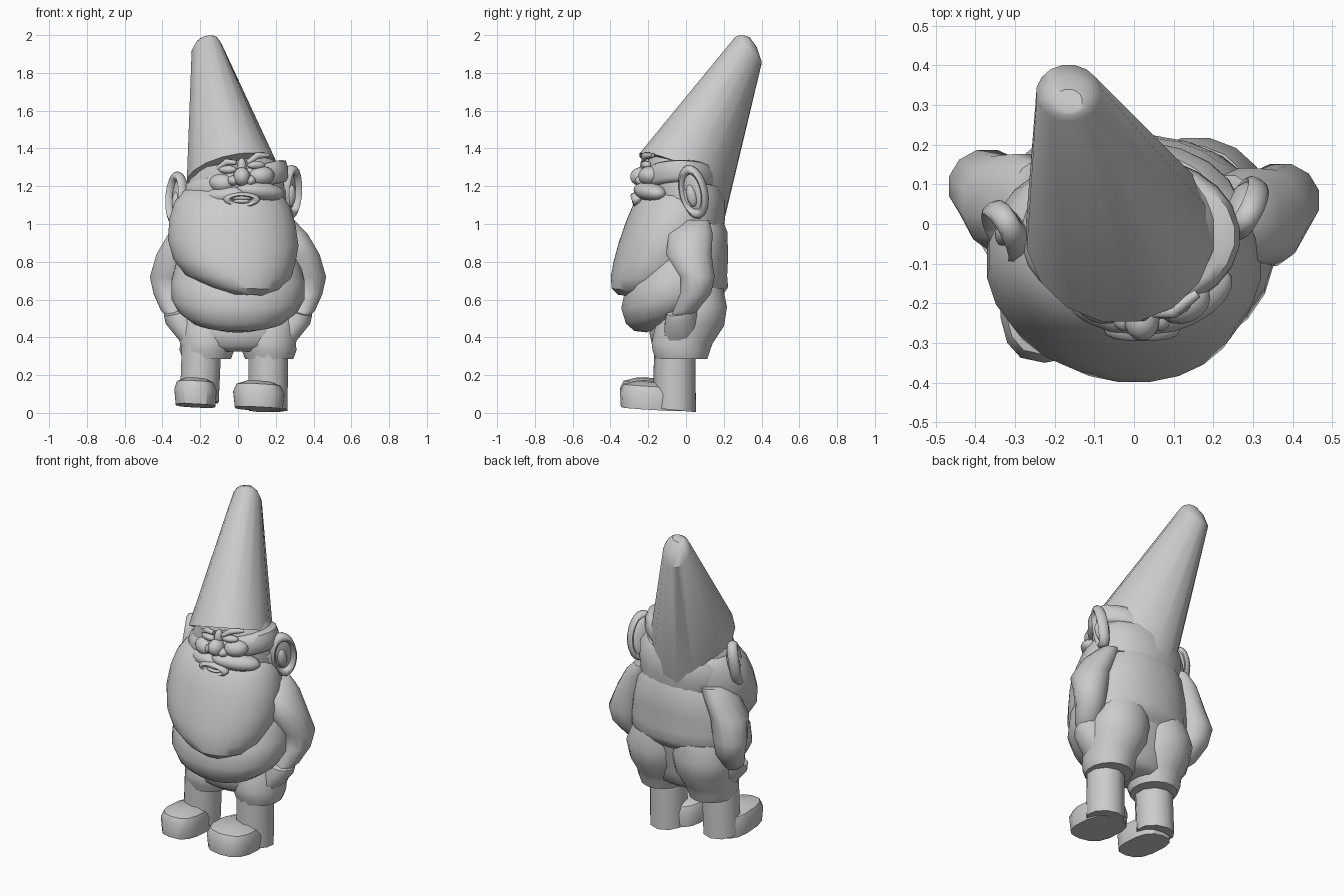
import bpy
import bmesh
from math import sin, cos, pi, radians
from mathutils import Vector, Matrix

default_cube = bpy.data.objects.get("Cube")
if default_cube:
    bpy.data.objects.remove(default_cube, do_unlink=True)

# One plain clay colour
clay = bpy.data.materials.new("clay_grey")
clay.use_nodes = True
clay.diffuse_color = (.6, .6, .6, 1)
clay.node_tree.nodes["Principled BSDF"].inputs["Base Color"].default_value = clay.diffuse_color


def finish(name, bm, sharp=40):
    """Turn a bmesh into a named, shaded object."""
    bmesh.ops.recalc_face_normals(bm, faces=bm.faces)
    mesh = bpy.data.meshes.new(name)
    bm.to_mesh(mesh)
    bm.free()
    mesh.materials.append(clay)
    obj = bpy.data.objects.new(name, mesh)
    bpy.context.collection.objects.link(obj)
    bpy.ops.object.select_all(action='DESELECT')
    obj.select_set(True)
    bpy.context.view_layer.objects.active = obj
    bpy.ops.object.shade_smooth_by_angle(angle=radians(sharp))


def skin_rings(name, rings, sharp=40):
    """Bridge successive rings of points and cap both ends."""
    bm = bmesh.new()
    loops = [[bm.verts.new(p) for p in ring] for ring in rings]
    count = len(loops[0])
    for low, high in zip(loops, loops[1:]):
        for i in range(count):
            j = (i + 1) % count
            bm.faces.new((low[i], low[j], high[j], high[i]))
    bm.faces.new(loops[0])
    bm.faces.new(loops[-1])
    finish(name, bm, sharp)


def loft(name, rows, sides=20, pitch=0, roll=0, square=1.0, sharp=40, edit=None):
    """Stack ellipses (x, y, z, rx, ry[, own pitch]), tilted by pitch and roll."""
    rings = []
    for x, y, z, rx, ry, *own in rows:
        slope = own[0] if own else pitch
        ring = []
        for i in range(sides):
            a = 2 * pi * (i + .5) / sides
            c, s = cos(a), sin(a)
            dx = rx * abs(c) ** square * (1 if c > 0 else -1)
            dy = ry * abs(s) ** square * (1 if s > 0 else -1)
            ring.append(Vector((x + dx, y + dy, z + slope * dy + roll * dx)))
        rings.append(ring)
    if edit:
        edit(rings)
    skin_rings(name, rings, sharp)


def sweep(name, path, sides=10, sharp=60):
    """Round strand along points (x, y, z, radius), carried without twisting."""
    points = [Vector(p[:3]) for p in path]
    last = points[1] - points[0]
    spoke = last.orthogonal().normalized()
    rings = []
    for i, p in enumerate(points):
        along = points[min(i + 1, len(points) - 1)] - points[max(i - 1, 0)]
        spoke = last.rotation_difference(along) @ spoke
        last = along
        rings.append([p + path[i][3] * (Matrix.Rotation(2 * pi * k / sides, 3, along) @ spoke)
                      for k in range(sides)])
    skin_rings(name, rings, sharp)


def place(bm, centre, size, turn):
    spin = Matrix.Rotation(turn[2], 4, 'Z') @ Matrix.Rotation(turn[1], 4, 'Y') @ Matrix.Rotation(turn[0], 4, 'X')
    bm.transform(Matrix.Translation(centre) @ spin @ Matrix.Diagonal((*size, 1)))


def blob(name, centre, size, turn=(0, 0, 0)):
    """Rounded lump."""
    bm = bmesh.new()
    bmesh.ops.create_uvsphere(bm, u_segments=16, v_segments=10, radius=1)
    place(bm, centre, size, turn)
    finish(name, bm, 60)


def rim(name, centre, size, thick, turn=(0, 0, 0)):
    """Oval ring standing in the local xz plane."""
    bm = bmesh.new()
    steps, around = 20, 8
    grid = []
    for i in range(steps):
        a = 2 * pi * i / steps
        grid.append([bm.verts.new(((1 + thick * cos(b)) * cos(a), sin(b), (1 + thick * cos(b)) * sin(a)))
                     for b in (2 * pi * k / around for k in range(around))])
    for i in range(steps):
        for k in range(around):
            n, m = (i + 1) % steps, (k + 1) % around
            bm.faces.new((grid[i][k], grid[n][k], grid[n][m], grid[i][m]))
    place(bm, centre, size, turn)
    finish(name, bm, 60)


# Pointed hat, with its brim dipping to a point at the back
def dip_back(rings):
    for p in rings[0]:
        p.z -= .12 * max(0, (p.y - .1) / .1) ** 2


loft("hat", [(-.035, -.02, 1.27, .24, .23, -.42), (-.165, .33, 1.92, .082, .072, -.93),
             (-.165, .325, 1.965, .06, .05, -.6), (-.165, .31, 1.99, .035, .03, -.2)],
     sides=16, roll=.2, sharp=35, edit=dip_back)

# Head, the full face around its front, and the hair around its back
loft("head", [(0, .02, .96, .24, .15), (-.02, -.02, 1.08, .27, .18), (-.025, -.02, 1.17, .27, .19),
              (-.02, -.02, 1.25, .255, .195), (-.03, -.02, 1.33, .2, .19)], roll=.2)
loft("face_band", [(-.01, -.03, 1.165, .265, .19), (-.01, -.03, 1.185, .278, .205), (-.01, -.03, 1.235, .278, .2),
                   (-.01, -.03, 1.275, .265, .185), (-.01, -.03, 1.285, .24, .17)], sides=24, roll=.23, sharp=50)
loft("hair_band", [(0, .04, .99, .26, .16), (-.01, .03, 1.06, .28, .18),
                   (-.01, .025, 1.15, .28, .185), (-.015, .02, 1.2, .24, .17)], pitch=-.1, roll=.1)

# Shirt over the belly, hem rising towards the back
loft("shirt", [(0, .07, 1.03, .2, .12, 0), (0, .04, .96, .27, .18, 0), (0, 0, .83, .32, .225, 0),
               (0, -.05, .7, .355, .27, .1), (0, -.06, .61, .355, .285, .2), (0, -.06, .55, .32, .26, .3),
               (0, -.07, .495, .25, .205, .3), (0, -.08, .465, .14, .13, .3)], sides=24, square=.93)

# Broad beard
loft("beard", [(-.03, -.03, 1.2, .2, .15), (-.03, -.035, 1.16, .27, .2), (-.03, -.05, 1.1, .31, .232),
               (-.03, -.07, 1.01, .337, .25), (-.025, -.1, .9, .348, .258), (-.02, -.135, .8, .325, .25),
               (0, -.17, .72, .28, .23), (.03, -.195, .66, .2, .2), (.05, -.23, .625, .1, .13)],
     sides=24, square=.95, roll=-.04)

# Seat of the trousers, joining both halves
loft("trouser_seat", [(0, .01, .64, .31, .17), (0, -.01, .52, .32, .17), (0, -.03, .42, .29, .165),
                      (0, -.03, .355, .25, .15), (0, -.03, .325, .18, .11)], sharp=60)

# Limbs, built on each side with a slight difference in stance
for side, word in ((1, "left"), (-1, "right")):
    back = .015 if side > 0 else .05
    arm = [(.24, .04, 1.02, .06, .07), (.285, .01, .95, .085, .12), (.335, 0, .84, .1, .125),
           (.37, .045, .72, .1, .095), (.365, .035, .63, .085, .085), (.34, -.02, .54, .07, .065),
           (.31, -.05, .49, .045, .045)]
    loft(word + "_arm", [(side * x, y + back, *rest) for x, y, *rest in arm], sides=12, sharp=50)
    pocket = [(.305, -.02, .545, .09, .085), (.3, -.025, .5, .085, .09), (.23, -.02, .4, .075, .1)]
    loft(word + "_pocket", [(side * x, *rest) for x, *rest in pocket], sides=12, pitch=.2, roll=-side * .3)

    # Trouser half with its buttock
    trouser = [(.14, .05, .66, .16, .15), (.155, .05, .56, .185, .17), (.155, .02, .46, .175, .185),
               (.16, -.02, .37, .15, .165), (.165, -.025, .33, .147, .155), (.165, -.025, .285, .13, .14)]
    loft(word + "_trouser", [(side * x, *rest) for x, *rest in trouser], sides=16, sharp=50)

    # Leg and shoe
    lift = 0 if side > 0 else .04
    leg_x = .16 if side > 0 else -.205
    toe_x = .11 if side > 0 else -.225
    wide = 1.15 if side > 0 else .95
    loft(word + "_leg", [(leg_x - lift * side * .3, -.06, .36, .11, .11), (leg_x, -.06, .015 + lift, .108, .112, -.1)],
         sides=10, sharp=50)
    shoe = [(-.18, .022, .112, .165), (-.18, .105, .12, .17), (-.175, .145, .105, .155), (-.16, .165, .06, .1)]
    loft(word + "_shoe", [(toe_x, y, z + lift * .4, w * wide, d) for y, z, w, d in shoe],
         sides=14, square=.75, pitch=-.06, roll=-.05, sharp=35)

    # Ear: bowl, outer rim and inner fold
    ear = Vector((.28, .04, 1.17)) if side > 0 else Vector((-.325, -.02, 1.135))
    turn = (side * radians(8), radians(-10), side * radians(58))
    blob(word + "_ear_bowl", ear - Vector((side * .02, 0, 0)), (.07, .03, .125), turn)
    rim(word + "_ear_rim", ear, (.066, .03, .12), .22, turn)
    blob(word + "_ear_fold", ear - Vector((0, .01, .02)), (.028, .025, .06), turn)

    # Cheek, closed eye, brow and moustache on the tilted face
    mid, tilt = .02, side * .04
    blob(word + "_cheek", (mid + side * .105, -.195, 1.235 + tilt * .5), (.07, .055, .05), (0, -side * .1, side * .4))
    blob(word + "_eyelid", (mid + side * .075, -.212, 1.3 + tilt * .3), (.05, .025, .022), (0, 0, side * .3))
    sweep(word + "_brow", [(mid + side * .03, -.225, 1.325, .012), (mid + side * .08, -.22, 1.345 + tilt * .4, .018),
                           (mid + side * .14, -.175, 1.325 + tilt, .012)], sides=8)
    blob(word + "_moustache", (mid + side * .1, -.19, 1.16 + tilt * .3), (.14, .07, .05),
         (0, side * .1, side * .45))
    blob(word + "_nostril", (mid + side * .045, -.235, 1.23), (.03, .035, .027))

# Nose and smiling mouth
blob("nose", (.02, -.24, 1.25), (.045, .055, .05))
blob("nose_bridge", (.02, -.215, 1.3), (.025, .03, .05))
rim("lips", (.02, -.262, 1.13), (.075, .025, .03), .3, (.3, 0, 0))
blob("teeth", (.02, -.262, 1.14), (.06, .018, .016))
blob("tongue", (.02, -.265, 1.12), (.045, .022, .012))
